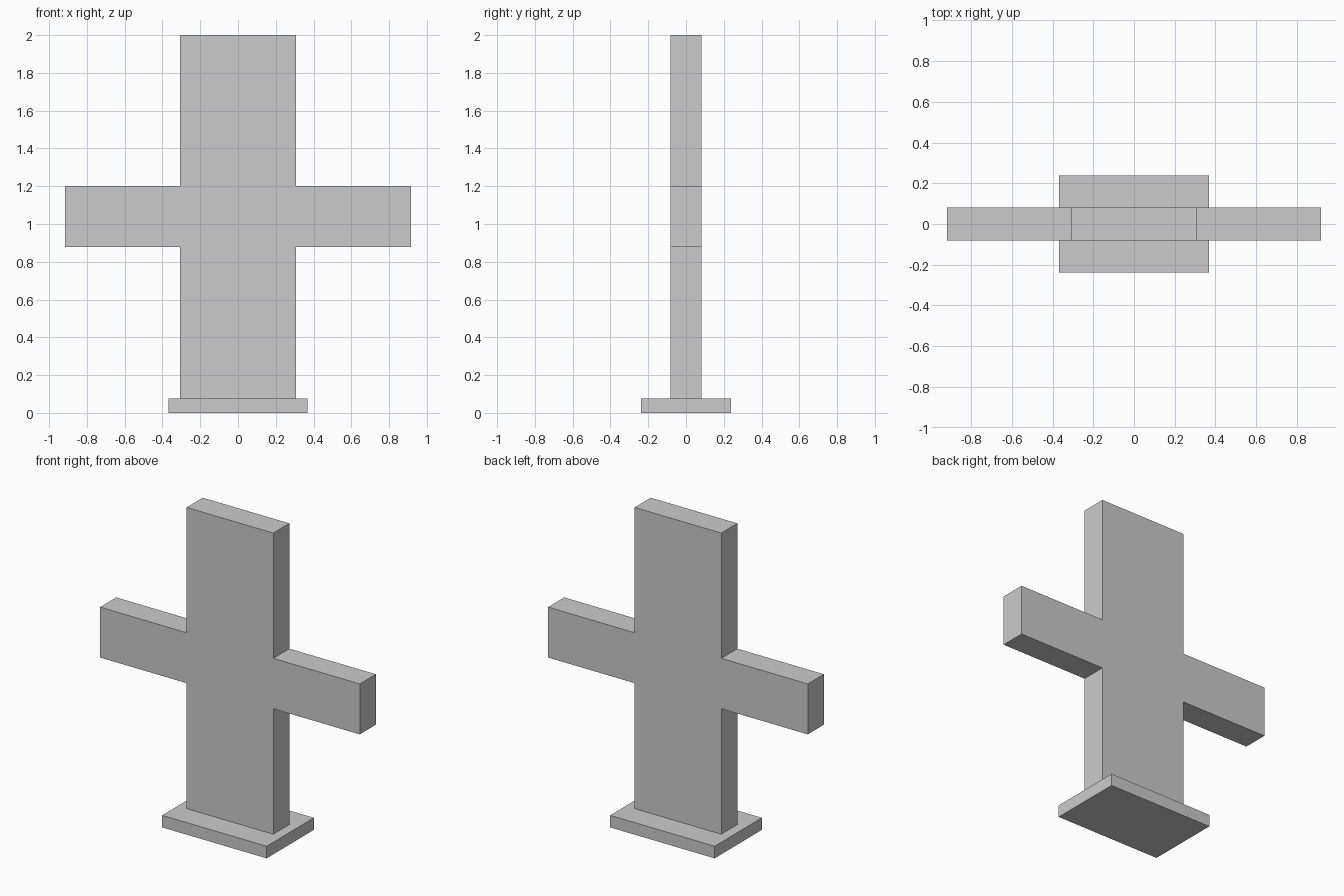
import bpy, bmesh

if "Cube" in bpy.data.objects:
    bpy.data.objects.remove(bpy.data.objects["Cube"])

COLUMN_X, ARM_X, HALF_DEPTH = 0.306, 0.917, 0.081
BASE_TOP, ARM_LOW, ARM_HIGH, TOP = 0.077, 0.878, 1.20, 2.0


def extruded(name, profile, half_depth):
    """Extrude a closed (x, z) profile along y, centred on y = 0."""
    bm = bmesh.new()
    face = bm.faces.new([bm.verts.new((x, -half_depth, z)) for x, z in profile])
    ext = bmesh.ops.extrude_face_region(bm, geom=[face])
    verts = [g for g in ext["geom"] if isinstance(g, bmesh.types.BMVert)]
    bmesh.ops.translate(bm, vec=(0, 2 * half_depth, 0), verts=verts)
    bmesh.ops.recalc_face_normals(bm, faces=bm.faces)
    mesh = bpy.data.meshes.new(name)
    bm.to_mesh(mesh)
    bm.free()
    obj = bpy.data.objects.new(name, mesh)
    bpy.context.collection.objects.link(obj)
    return obj


def mirrored(right):
    """Complete a right-hand half outline with its mirror image."""
    return right + [(-x, z) for x, z in reversed(right)]


# Upright cross slab with two side arms
extruded("cross_slab", mirrored([
    (COLUMN_X, BASE_TOP), (COLUMN_X, ARM_LOW), (ARM_X, ARM_LOW),
    (ARM_X, ARM_HIGH), (COLUMN_X, ARM_HIGH), (COLUMN_X, TOP)]), HALF_DEPTH)

# Flat base plate
extruded("base_plate", mirrored([(0.369, 0), (0.369, BASE_TOP)]), 0.238)
